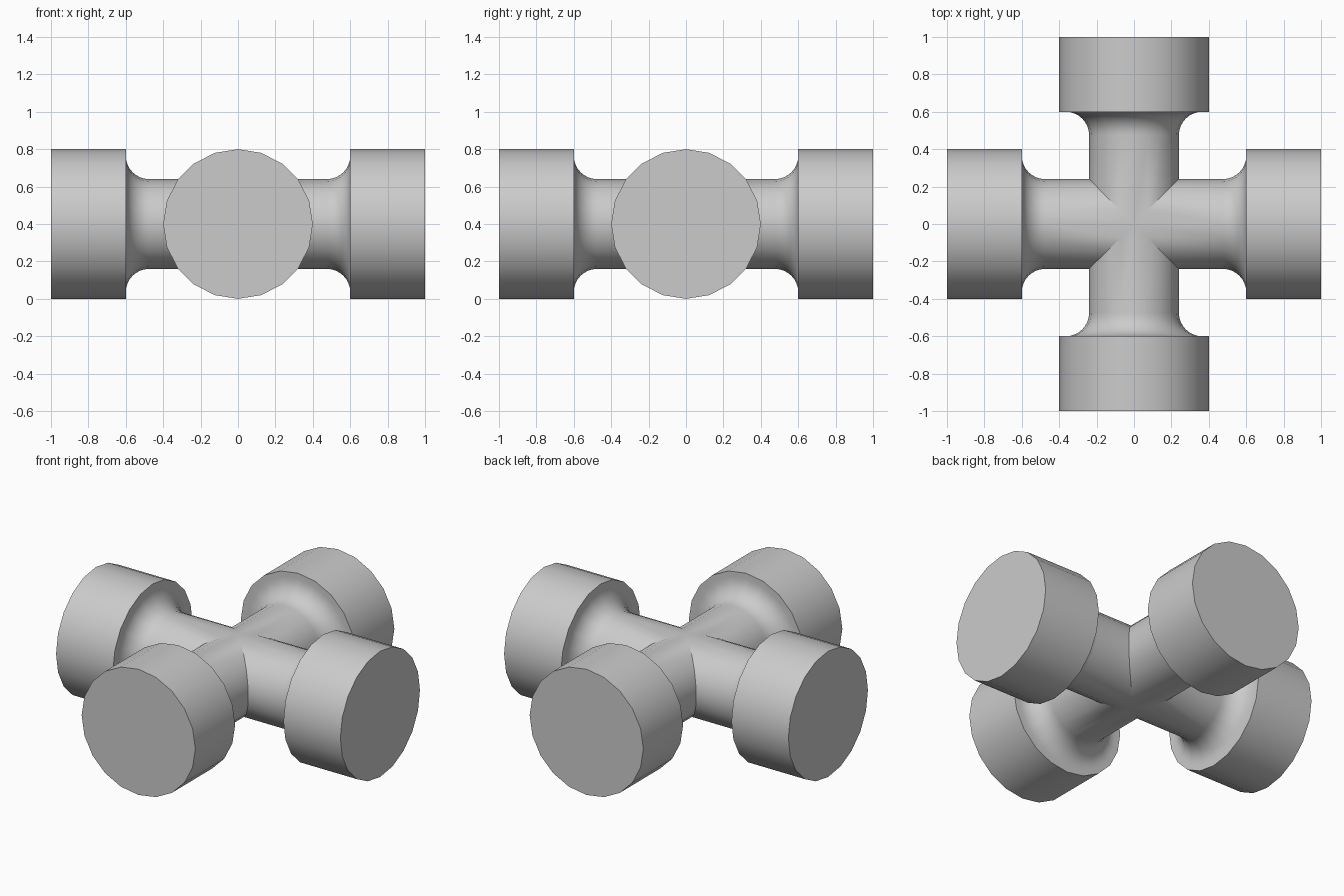
import bpy, bmesh
from math import cos, sin, pi, radians
from mathutils import Matrix

cube = bpy.data.objects.get("Cube")
if cube:
    bpy.data.objects.remove(cube)

SIDES = 20
SHAFT, CAP, FILLET = 0.24, 0.4, 0.125
CAP_IN, CAP_OUT, HEIGHT = 0.6, 1.0, 0.4

grey = bpy.data.materials.new("plain grey")
grey.use_nodes = True
colour = (0.6, 0.6, 0.6, 1)
grey.diffuse_color = colour
grey.node_tree.nodes["Principled BSDF"].inputs["Base Color"].default_value = colour

# Profile along one arm: rounded fillet, then the wide end cap
profile = []
for i in range(9):
    a = i / 8 * pi / 2
    profile.append((CAP_IN - FILLET + FILLET * sin(a), SHAFT + FILLET * (1 - cos(a))))
profile += [(CAP_IN, CAP), (CAP_OUT, CAP)]

bm = bmesh.new()


def add_arm(turn):
    """Arm along x, mitred at the centre, then turned about z."""
    spin = Matrix.Translation((0, 0, HEIGHT)) @ Matrix.Rotation(turn, 4, "Z")
    angles = [2 * pi * i / SIDES for i in range(SIDES)]
    rings = [[(abs(SHAFT * cos(a)), SHAFT * cos(a), SHAFT * sin(a)) for a in angles]]
    rings += [[(x, r * cos(a), r * sin(a)) for a in angles] for x, r in profile]
    verts = [[bm.verts.new(co) for co in ring] for ring in rings]
    for low, high in zip(verts, verts[1:]):
        for i in range(SIDES):
            j = (i + 1) % SIDES
            bm.faces.new((low[i], low[j], high[j], high[i]))
    bm.faces.new(verts[-1])
    bmesh.ops.transform(bm, matrix=spin, verts=[v for ring in verts for v in ring])


for k in range(4):
    add_arm(k * pi / 2)

# Weld the mitred joints into one closed body
bmesh.ops.remove_doubles(bm, verts=bm.verts, dist=0.0005)
bmesh.ops.recalc_face_normals(bm, faces=bm.faces)
mesh = bpy.data.meshes.new("cross_joint")
bm.to_mesh(mesh)
bm.free()
mesh.materials.append(grey)

joint = bpy.data.objects.new("cross_joint", mesh)
bpy.context.collection.objects.link(joint)
bpy.context.view_layer.objects.active = joint
joint.select_set(True)
bpy.ops.object.shade_smooth_by_angle(angle=radians(30))
